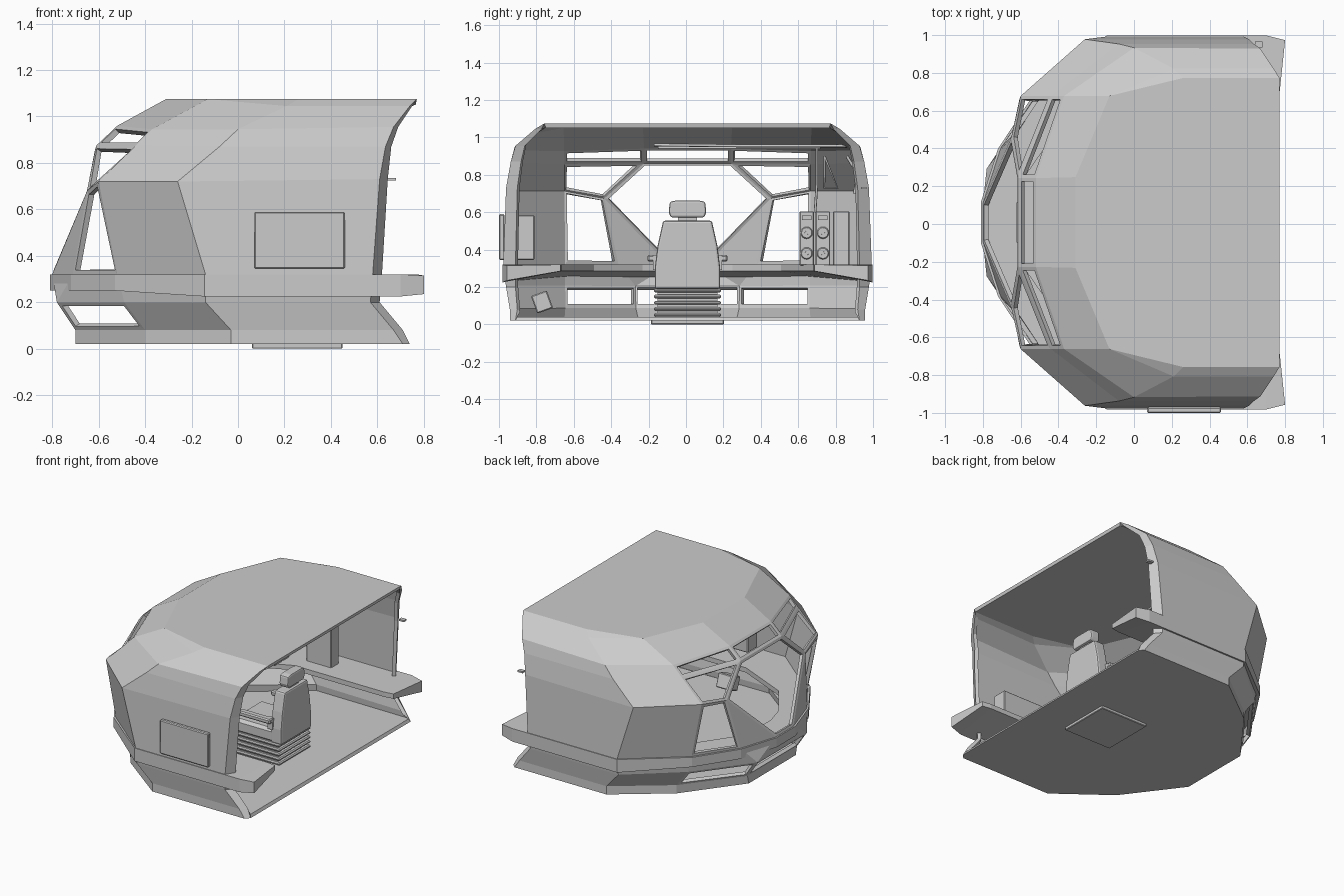
import bpy, bmesh, math
from mathutils import Vector

if "Cube" in bpy.data.objects:
    bpy.data.objects.remove(bpy.data.objects["Cube"])

CY = 0.008  # the hull's centre line

def finish(name, bm, weld=True):
    if weld:
        bmesh.ops.remove_doubles(bm, verts=bm.verts, dist=1e-4)
        bmesh.ops.recalc_face_normals(bm, faces=bm.faces)
    me = bpy.data.meshes.new(name)
    bm.to_mesh(me)
    bm.free()
    ob = bpy.data.objects.new(name, me)
    bpy.context.collection.objects.link(ob)
    return ob

def bevel(ob, w, seg=1):
    m = ob.modifiers.new("bevel", 'BEVEL')
    m.width, m.segments = w, seg
    return ob

def box(name, c, s, bev=0.0, rot=(0, 0, 0)):
    bm = bmesh.new()
    bmesh.ops.create_cube(bm, size=1)
    bmesh.ops.scale(bm, vec=s, verts=bm.verts)
    ob = finish(name, bm)
    ob.location, ob.rotation_euler = c, rot
    return bevel(ob, bev) if bev else ob

def prism_x(name, pts, x0, x1, bev=0.0):
    bm = bmesh.new()
    f = bm.faces.new([bm.verts.new((x0, y + CY, z)) for y, z in pts])
    r = bmesh.ops.extrude_face_region(bm, geom=[f])
    bmesh.ops.translate(bm, vec=(x1 - x0, 0, 0),
                        verts=[v for v in r['geom'] if isinstance(v, bmesh.types.BMVert)])
    ob = finish(name, bm)
    return bevel(ob, bev, 2) if bev else ob

def tube(name, pts, r):
    cu = bpy.data.curves.new(name, 'CURVE')
    cu.dimensions, cu.bevel_depth, cu.bevel_resolution, cu.use_fill_caps = '3D', r, 2, True
    sp = cu.splines.new('POLY')
    sp.points.add(len(pts) - 1)
    for p, q in zip(sp.points, pts):
        p.co = (*q, 1)
    bpy.context.collection.objects.link(bpy.data.objects.new(name, cu))

# Hull: corner columns A (nose), D (window knot), B (cheek), C (side), E/F (rear rim) at each level
L = [
    dict(A=(-.70, .27, .02), B=(-.40, .67, .02), C=(-.03, .95, .02), E=(.71, .95, .02), F=(.74, .92, .02)),
    dict(A=(-.70, .285, .08), B=(-.40, .67, .08), C=(-.03, .95, .08), E=(.67, .95, .08), F=(.71, .91, .08)),
    dict(A=(-.78, .285, .20), B=(-.49, .67, .20), C=(-.14, .97, .20), E=(.57, .97, .20), F=(.61, .92, .20)),
    dict(A=(-.80, .10, .32), D=(-.71, .38, .32), B=(-.52, .67, .32), C=(-.14, .985, .32), E=(.58, .985, .32), F=(.62, .92, .32)),
    dict(D=(-.65, .45, .68), B=(-.60, .67, .72), C=(-.26, .97, .72), E=(.61, .97, .73), F=(.645, .91, .73)),
    dict(A=(-.61, .235, .875), B=(-.44, .67, .875), C=(-.08, .945, .87), E=(.635, .945, .87), F=(.66, .89, .87)),
    dict(A=(-.52, .235, .96), B=(-.37, .67, .945), C=(0, .925, .945), E=(.67, .92, .955), F=(.69, .87, .955)),
    dict(A=(-.31, .24, 1.075), B=(-.13, .67, 1.075), C=(.21, .815, 1.045), E=(.74, .815, 1.045), F=(.75, .78, 1.045)),
    dict(C=(.26, .765, 1.075), E=(.77, .765, 1.075)),
]
bm = bmesh.new()
windows = []

def face(keys, hole=False):
    vs = []
    for k, s in keys:
        x, y, z = L[int(k[1])][k[0]]
        vs.append(bm.verts.new((x, y * s + CY, z)))
    f = bm.faces.new(vs)
    if hole:
        windows.append(f)

def both(names, hole=False):
    for s in (1, -1):
        face([(n, s) for n in names.split()], hole)

def across(names, hole=False):
    n = names.split()
    face([(k, 1) for k in n] + [(k, -1) for k in reversed(n)], hole)

for i in range(7):
    j = i + 1
    for a, b in ("BC", "CE", "EF"):
        both(f"{a}{i} {b}{i} {b}{j} {a}{j}")
for i in (0, 1, 5, 6):
    both(f"A{i} B{i} B{i+1} A{i+1}", i in (1, 5))
    across(f"A{i} A{i+1}", i in (1, 5))
across("A2 A3")
both("A2 D3 A3")
both("A2 B2 B3 D3")
both("A3 D3 D4")
both("D3 B3 B4 D4", True)
both("D4 B4 B5 A5", True)
across("A3 D4 A5", True)
both("B7 C7 C8")
both("C7 E7 E8 C8")
both("E7 F7 E8")
across("A7 B7 C8 E8")
across("A0 B0 C0 E0 F0")
bmesh.ops.remove_doubles(bm, verts=bm.verts, dist=1e-4)
bmesh.ops.recalc_face_normals(bm, faces=bm.faces)
floor = min(bm.faces, key=lambda f: f.calc_center_median().z)
if floor.normal.z > 0:
    bmesh.ops.reverse_faces(bm, faces=bm.faces)
# Window openings: inset each pane to leave struts
bmesh.ops.inset_individual(bm, faces=windows, thickness=0.019, use_even_offset=True)
bmesh.ops.delete(bm, geom=windows, context='FACES')
hull = finish("hull", bm, weld=False)
m = hull.modifiers.new("thickness", 'SOLIDIFY')
m.thickness, m.offset = 0.025, -1

# Wrap-around console shelf: outer and inner edge stations, wedge section
stations = [(-.81, .11, -.62, .1), (-.72, .39, -.58, .24), (-.53, .68, -.4, .5), (-.145, .99, -.02, .67),
            (.70, .99, .70, .67), (.80, .965, .77, .68)]
path = [(a, -b, c, -d) for a, b, c, d in reversed(stations)] + stations
bm = bmesh.new()
rings = []
for ox, oy, ix, iy in path:
    tip = 0.01 if ox > .75 else 0
    low = .25 if ox < -.5 else .225 + tip
    rings.append([bm.verts.new(p) for p in ((ox, oy + CY, .32 - tip / 2), (ix, iy + CY, .32),
                                            (ix, iy + CY, .285), (ox, oy + CY, low))])
for r, q in zip(rings, rings[1:]):
    for k in range(4):
        bm.faces.new((r[k], r[(k + 1) % 4], q[(k + 1) % 4], q[k]))
bm.faces.new(rings[0])
bm.faces.new(rings[-1])
finish("console_shelf", bm)

# Access panels
box("outer_side_panel", (.265, -.985, .467), (.39, .03, .245), .006)
box("inner_side_box", (.265, -.865, .465), (.39, .11, .24), .006)
box("floor_hatch", (.255, CY, .012), (.39, .39, .024), .004)

# Seat: bellows pedestal, cushion, back, headrest, arms
for i in range(5):
    box(f"bellows_{i}", (.27, CY, .05 + i * .033), (.37, .36, .02), .007)
box("pedestal_core", (.27, CY, .11), (.32, .32, .18))
box("seat_cushion", (.25, CY, .235), (.38, .34, .1), .02)
prism_x("seat_back", [(-.175, .19), (.175, .19), (.175, .3), (.16, .42), (.13, .555),
                      (-.13, .555), (-.16, .42), (-.175, .3)], .38, .465, .012)
box("headrest_post", (.43, CY, .57), (.03, .1, .05))
prism_x("headrest", [(-.09, .572), (.09, .572), (.1, .6), (.095, .655), (.06, .663),
                     (-.06, .663), (-.095, .655), (-.1, .6)], .395, .465, .01)
for s in (-1, 1):
    box("armrest", (.27, CY + s * .19, .355), (.26, .05, .035), .008)
    box("armrest_bracket", (.38, CY + s * .17, .33), (.04, .03, .08))

# Twin speakers standing on the shelf
for y in (.645, .732):
    box("speaker", (-.18, y, .46), (.11, .078, .29), .005)
    for z in (.38, .49):
        for r, d in ((.034, .012), (.012, .022)):
            bm = bmesh.new()
            bmesh.ops.create_cone(bm, cap_ends=True, segments=16, radius1=r, radius2=r * .8, depth=d)
            ob = finish("speaker_cone", bm)
            ob.location, ob.rotation_euler = (-.122, y, z), (0, math.pi / 2, 0)
    box("speaker_tweeter", (-.122, y, .57), (.012, .05, .025))
box("wall_locker", (.1, .83, .46), (.2, .09, .29), .005)

# Small fittings
box("foot_box", (.2, -.77, .12), (.12, .09, .1), .006, (math.radians(20), 0, 0))
tube("ceiling_rail", [(.0, -.17, .96), (.0, .3, .955), (.0, .86, .955)], .008)
tube("front_rail", [(-.1, -.15, .945), (-.1, .72, .945)], .007)
tube("cable_a", [(-.1, .7, .945), (-.15, .7, .75), (-.16, .69, .6)], .007)
tube("cable_b", [(0, .74, .9), (0, .81, .73), (0, .74, .73), (0, .74, .9)], .006)
tube("lamp_arm", [(.1, .86, .9), (.1, .92, .8), (.1, .9, .7)], .008)
box("rear_handle", (.66, .95, .73), (.04, .03, .012))
